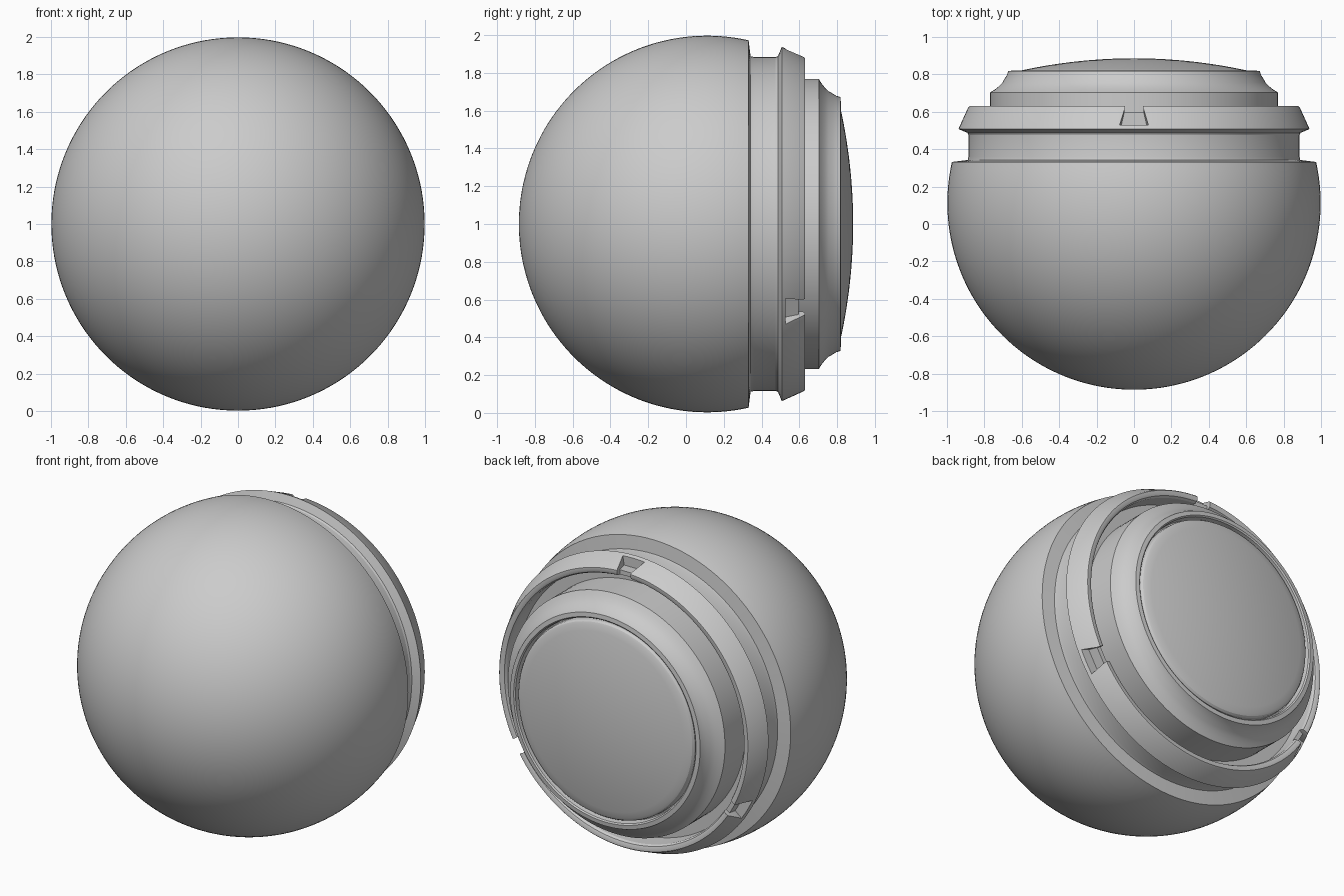
import bpy, bmesh, math
from mathutils import Vector

if "Cube" in bpy.data.objects:
    bpy.data.objects.remove(bpy.data.objects["Cube"])

SEG = 144


def finish(name, bm):
    """Make a closed mesh with outward normals into an object."""
    bmesh.ops.recalc_face_normals(bm, faces=bm.faces)
    if bm.calc_volume(signed=True) < 0:
        bmesh.ops.reverse_faces(bm, faces=bm.faces)
    mesh = bpy.data.meshes.new(name)
    bm.to_mesh(mesh)
    bm.free()
    obj = bpy.data.objects.new(name, mesh)
    bpy.context.collection.objects.link(obj)
    return obj


def lathe(name, profile, closed=False):
    """Revolve (radius, y) points about the y axis through z = 1."""
    bm = bmesh.new()
    rings = []
    for r, y in profile:
        count = 1 if r < 1e-5 else SEG
        rings.append([bm.verts.new((r * math.cos(2 * math.pi * i / SEG), y,
                                    1 + r * math.sin(2 * math.pi * i / SEG)))
                      for i in range(count)])
    if closed:
        rings.append(rings[0])
    for a, b in zip(rings, rings[1:]):
        for i in range(SEG):
            j = (i + 1) % SEG
            if len(a) == 1:
                bm.faces.new((a[0], b[i], b[j]))
            elif len(b) == 1:
                bm.faces.new((a[i], b[0], a[j]))
            else:
                bm.faces.new((a[i], b[i], b[j], a[j]))
    return finish(name, bm)


def wedge(name, angle, r0, r1, y0, y1, w0, w1, inner=1.0):
    """Tapered block lying radially; w0, w1 are half widths at y0, y1."""
    out = Vector((math.cos(angle), 0, math.sin(angle)))
    side = Vector((-math.sin(angle), 0, math.cos(angle)))
    bm = bmesh.new()
    a, b = [[bm.verts.new(Vector((0, y, 1)) + out * r + side * s * k)
             for s, y in ((-w0, y0), (w0, y0), (w1, y1), (-w1, y1))]
            for r, k in ((r0, inner), (r1, 1.0))]
    bm.faces.new(a)
    bm.faces.new(b)
    for i in range(4):
        j = (i + 1) % 4
        bm.faces.new((a[i], a[j], b[j], b[i]))
    obj = finish(name, bm)
    obj.hide_render = True
    return obj


def cut(obj, cutter):
    """Subtract the cutter, keeping the first solver result that is sound."""
    before = len(obj.data.polygons)
    for solver in ('MANIFOLD', 'EXACT', 'FLOAT'):
        mod = obj.modifiers.new("notch", 'BOOLEAN')
        mod.operation = 'DIFFERENCE'
        mod.solver = solver
        mod.object = cutter
        bpy.context.view_layer.update()
        graph = bpy.context.evaluated_depsgraph_get()
        result = bpy.data.meshes.new_from_object(obj.evaluated_get(graph))
        obj.modifiers.clear()
        if len(result.polygons) > before * 0.8:
            obj.data = result
            break
    bpy.data.objects.remove(cutter)


def smooth(obj):
    bpy.context.view_layer.update()
    bpy.ops.object.select_all(action='DESELECT')
    obj.select_set(True)
    bpy.context.view_layer.objects.active = obj
    bpy.ops.object.shade_smooth_by_angle(angle=math.radians(25))


# Ball front, neck and stepped barrel
end = math.acos(-0.22)
ball = [(0.997 * math.sin(end * i / 48), 0.112 - 0.997 * math.cos(end * i / 48))
        for i in range(49)]
body = lathe("ball_body", ball + [
    (0.888, 0.342), (0.884, 0.36), (0.884, 0.475), (0.84, 0.50), (0.768, 0.50),
    (0.768, 0.703), (0.745, 0.717), (0.722, 0.735), (0.703, 0.755),
    (0.690, 0.778), (0.679, 0.795), (0.672, 0.817),
    (0.645, 0.82), (0.637, 0.813), (0.632, 0.77), (0, 0.77)])
smooth(body)

# Flared collar with a gap inside it
collar = lathe("collar", [
    (0.884, 0.475), (0.889, 0.487), (0.938, 0.507), (0.886, 0.622), (0.879, 0.63),
    (0.862, 0.63), (0.848, 0.624), (0.84, 0.61), (0.84, 0.50)], closed=True)

# Three notches through the collar
for n in range(3):
    ang = math.radians(90 + 120 * n)
    cut(collar, wedge("notch_recess", ang, 0.868, 1.0, 0.528, 0.66, 0.09, 0.05, 0.75))
    cut(collar, wedge("notch_slot", ang, 0.80, 1.0, 0.595, 0.66, 0.052, 0.045))
smooth(collar)

# Shallow domed end cap with a rounded edge
dome = [(0.6 * i / 16, 0.885 - (0.6 * i / 16) ** 2 / 5.6) for i in range(17)]
cap = lathe("domed_cap", dome + [(0.614, 0.814), (0.622, 0.803), (0.625, 0.77), (0, 0.77)])
smooth(cap)
